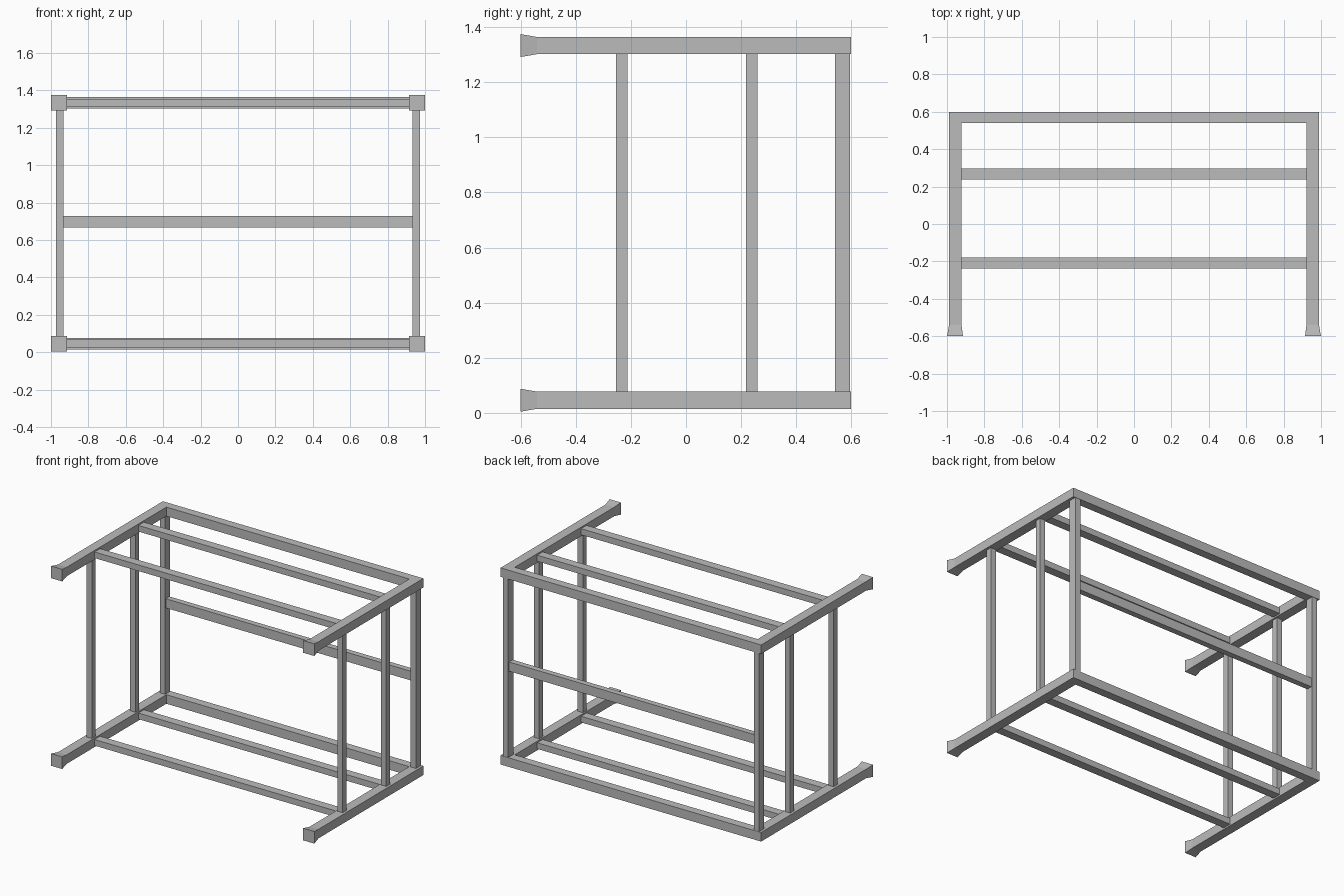
import bpy
import bmesh
from mathutils import Vector

default = bpy.data.objects.get("Cube")
if default:
    bpy.data.objects.remove(default, do_unlink=True)

# One plain grey for the whole rack
grey = bpy.data.materials.new("plain grey")
grey.use_nodes = True
colour = (0.5, 0.5, 0.5, 1)
grey.diffuse_color = colour
grey.node_tree.nodes["Principled BSDF"].inputs["Base Color"].default_value = colour

RAIL_IN, RAIL_OUT = 0.922, 0.989
RAIL_H = 0.062
LOW_Z, HIGH_Z = 0.046, 1.333      # centre heights of the two frames
BACK, BACK_IN, FOOT = 0.598, 0.54, -0.54


def add_object(name, bm):
    bmesh.ops.recalc_face_normals(bm, faces=bm.faces)
    mesh = bpy.data.meshes.new(name)
    bm.to_mesh(mesh)
    bm.free()
    mesh.materials.append(grey)
    obj = bpy.data.objects.new(name, mesh)
    bpy.context.collection.objects.link(obj)
    return obj


def bar(name, centre, size):
    bm = bmesh.new()
    bmesh.ops.create_cube(bm, size=1)
    bmesh.ops.scale(bm, vec=size, verts=bm.verts)
    bmesh.ops.translate(bm, vec=centre, verts=bm.verts)
    return add_object(name, bm)


def u_frame(name, z):
    # U-shaped outline, raised to the rail height
    right = [(0, BACK), (RAIL_OUT, BACK), (RAIL_OUT, FOOT),
             (RAIL_IN, FOOT), (RAIL_IN, BACK_IN), (0, BACK_IN)]
    outline = right[1:5] + [(-x, y) for x, y in reversed(right[1:5])]
    bm = bmesh.new()
    base = bm.faces.new([bm.verts.new((x, y, z - RAIL_H / 2)) for x, y in outline])
    raised = bmesh.ops.extrude_face_region(bm, geom=[base], use_keep_orig=True)
    top = [v for v in raised["geom"] if isinstance(v, bmesh.types.BMVert)]
    bmesh.ops.translate(bm, vec=(0, 0, RAIL_H), verts=top)
    # Flared ends at the front of both arms
    ends = [f for f in bm.faces if all(abs(v.co.y - FOOT) < 1e-4 for v in f.verts)]
    for face in ends:
        tip = bmesh.ops.extrude_discrete_faces(bm, faces=[face])["faces"][0]
        side = 1 if tip.calc_center_median().x > 0 else -1
        mid = Vector((side * 0.957, -0.6, z))
        for v in tip.verts:
            dx = 0.0425 if v.co.x > side * 0.955 else -0.0425
            dz = 0.0415 if v.co.z > z else -0.0415
            v.co = mid + Vector((dx, 0, dz))
    return add_object(name, bm)


# Upper and lower frames with their cross bars
for level, z in (("lower", LOW_Z), ("upper", HIGH_Z)):
    u_frame(level + "_frame", z)
    for place, y in (("front", -0.209), ("middle", 0.267)):
        bar(f"{level}_{place}_cross_bar", (0, y, z), (2 * RAIL_IN, 0.06, 0.042))

# Uprights between the frames
mid_z = (LOW_Z + HIGH_Z) / 2
height = HIGH_Z - LOW_Z - RAIL_H
for label, side in (("left", 1), ("right", -1)):
    for place, y, depth in (("front", -0.233, 0.042), ("middle", 0.239, 0.042),
                            ("back", 0.568, 0.056)):
        bar(f"{label}_{place}_post", (side * 0.952, y, mid_z), (0.04, depth, height))

# Horizontal brace across the back
bar("back_brace", (0, 0.568, 0.698), (2 * 0.932, 0.04, 0.063))
